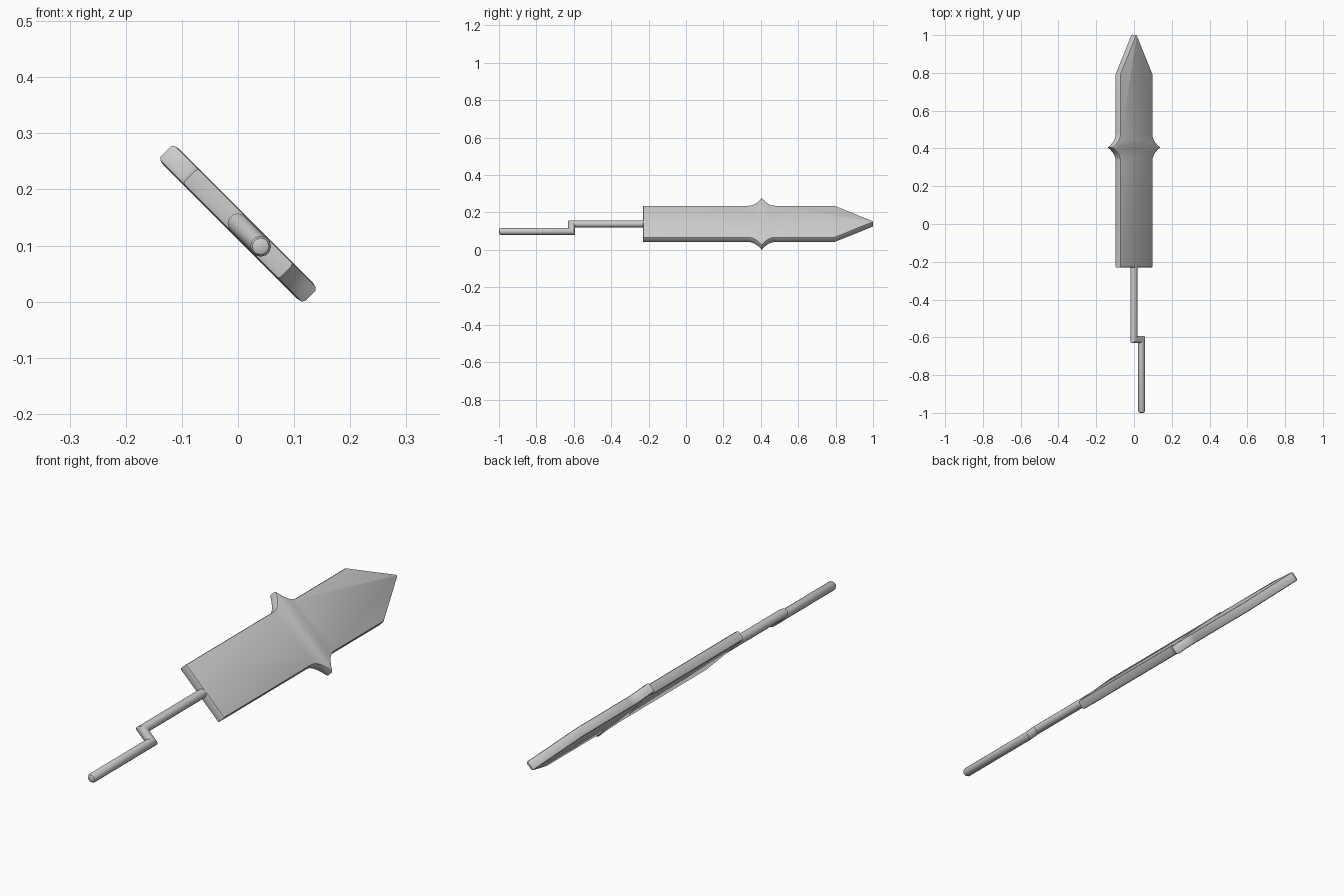
import bpy, bmesh, math
from mathutils import Vector

if "Cube" in bpy.data.objects:
    bpy.data.objects.remove(bpy.data.objects["Cube"])

TILT = math.radians(45)      # whole sword is rolled about its length
HEIGHT = 0.139               # height of the centre line
THICK = 0.04

grey = bpy.data.materials.new("steel_grey")
grey.diffuse_color = (0.6, 0.6, 0.6, 1)
grey.use_nodes = True
grey.node_tree.nodes["Principled BSDF"].inputs["Base Color"].default_value = grey.diffuse_color


def finish(bm, name):
    bmesh.ops.recalc_face_normals(bm, faces=bm.faces)
    mesh = bpy.data.meshes.new(name)
    bm.to_mesh(mesh)
    bm.free()
    mesh.materials.append(grey)
    ob = bpy.data.objects.new(name, mesh)
    bpy.context.collection.objects.link(ob)
    ob.rotation_euler = (0, TILT, 0)
    ob.location = (0, 0, HEIGHT)
    bpy.ops.object.select_all(action='DESELECT')
    ob.select_set(True)
    bpy.context.view_layer.objects.active = ob
    bpy.ops.object.shade_smooth_by_angle(angle=math.radians(35))
    return ob


def blade():
    # half outline: straight edge, concave side spike, pointed tip
    w, spike, mid = 0.121, 0.061, 0.405
    half = [(w, -0.23)]
    steps = 6
    for i in range(steps + 1):
        s = i / steps
        half.append((w + spike * s ** 2.2, mid - 0.075 * (1 - s)))
    for i in range(steps - 1, -1, -1):
        s = i / steps
        half.append((w + spike * s ** 2.2, mid + 0.075 * (1 - s)))
    half += [(w, 0.795), (0.004, 1.0)]
    outline = half + [(-x, y) for x, y in reversed(half)]

    bm = bmesh.new()
    face = bm.faces.new([bm.verts.new((x, y, -THICK / 2)) for x, y in outline])
    ext = bmesh.ops.extrude_face_region(bm, geom=[face])
    top = [v for v in ext["geom"] if isinstance(v, bmesh.types.BMVert)]
    bmesh.ops.translate(bm, verts=top, vec=(0, 0, THICK))
    bmesh.ops.recalc_face_normals(bm, faces=bm.faces)
    # round the rims of both flat sides
    rim = [e for e in bm.edges if abs(e.verts[0].co.z - e.verts[1].co.z) < 1e-5]
    bmesh.ops.bevel(bm, geom=rim, offset=0.007, segments=2, profile=0.5,
                    affect='EDGES', clamp_overlap=False)
    finish(bm, "blade")


def handle():
    # cranked rod swept with mitred corners and a rounded end
    off, corner, radius, sides = 0.057, -0.612, 0.0185, 12
    path = [Vector((0, -0.21)), Vector((0, corner)), Vector((off, corner)),
            Vector((off, -0.99)), Vector((off, -0.997)), Vector((off, -1.0))]
    scale = [1, 1, 1, 1, 0.8, 0.45]
    bm = bmesh.new()
    rings = []
    for i, p in enumerate(path):
        d0 = (p - path[i - 1]).normalized() if i else None
        d1 = (path[i + 1] - p).normalized() if i < len(path) - 1 else d0
        d0 = d0 or d1
        n0, n1 = Vector((-d0.y, d0.x)), Vector((-d1.y, d1.x))
        miter = (n0 + n1) / (1 + n0.dot(n1))
        r = radius * scale[i]
        ring = []
        for k in range(sides):
            a = 2 * math.pi * (k + 0.5) / sides
            q = p + miter * (r * math.cos(a))
            ring.append(bm.verts.new((q.x, q.y, r * math.sin(a))))
        rings.append(ring)
    for a, b in zip(rings, rings[1:]):
        for k in range(sides):
            m = (k + 1) % sides
            bm.faces.new((a[k], a[m], b[m], b[k]))
    bm.faces.new(rings[0])
    bm.faces.new(rings[-1])
    finish(bm, "cranked_handle")


blade()
handle()
